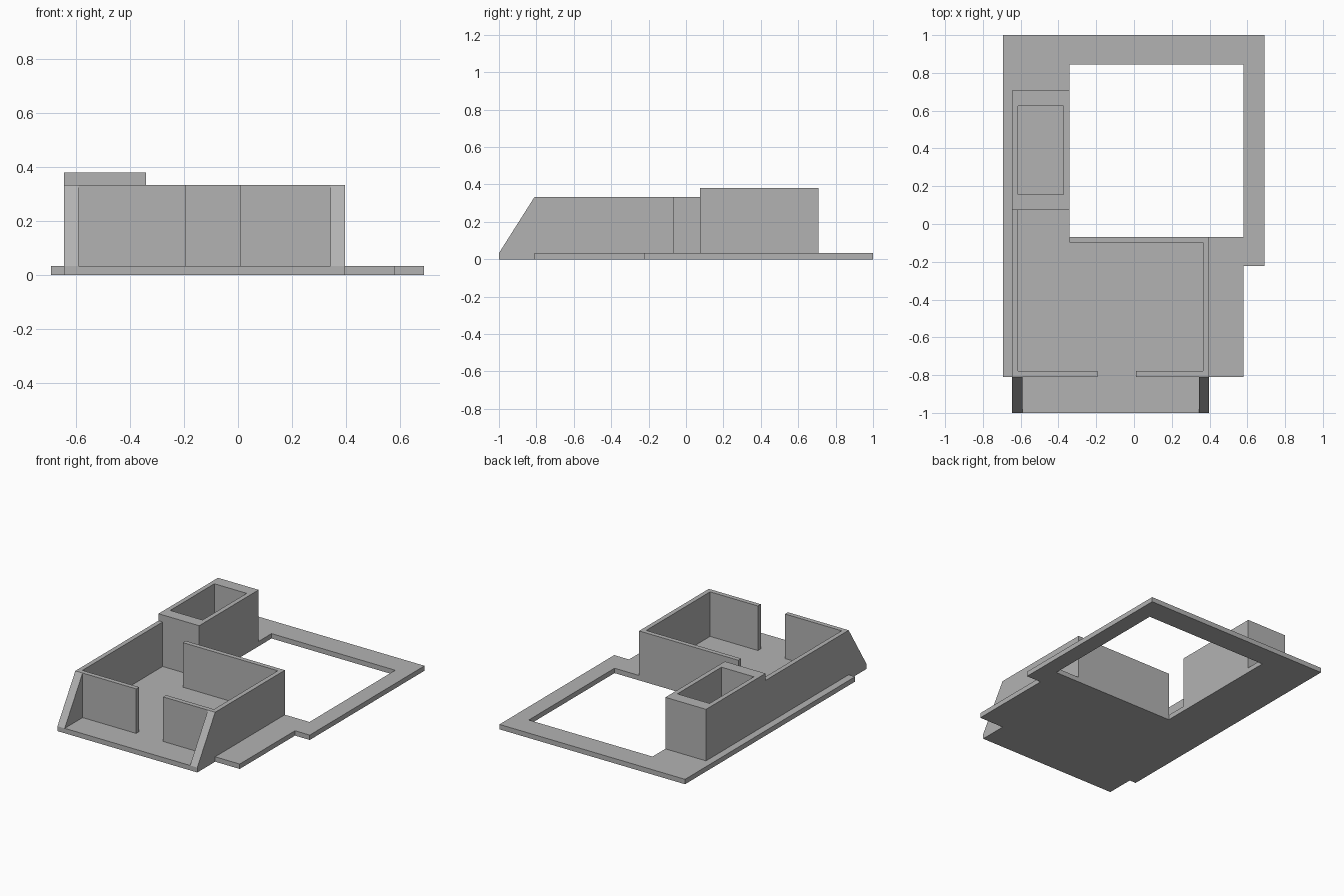
import bpy, bmesh
from mathutils import Vector

if "Cube" in bpy.data.objects:
    bpy.data.objects.remove(bpy.data.objects["Cube"])

grey = bpy.data.materials.new("plain grey")
grey.diffuse_color = (0.45, 0.45, 0.45, 1)
grey.use_nodes = True
grey.node_tree.nodes["Principled BSDF"].inputs["Base Color"].default_value = grey.diffuse_color


def extrude_loops(name, loops, depth, place):
    """Fill outline loops (later ones are holes), extrude by depth, flat shaded."""
    bm = bmesh.new()
    edges = []
    for loop in loops:
        vs = [bm.verts.new(place(a, b)) for a, b in loop]
        edges += [bm.edges.new((vs[i - 1], vs[i])) for i in range(len(vs))]
    bmesh.ops.triangle_fill(bm, edges=edges, use_beauty=True)
    out = bmesh.ops.extrude_face_region(bm, geom=bm.faces[:], use_keep_orig=True)
    moved = [g for g in out["geom"] if isinstance(g, bmesh.types.BMVert)]
    bmesh.ops.translate(bm, verts=moved, vec=Vector(depth))
    bmesh.ops.recalc_face_normals(bm, faces=bm.faces[:])
    mesh = bpy.data.meshes.new(name)
    bm.to_mesh(mesh)
    bm.free()
    mesh.materials.append(grey)
    obj = bpy.data.objects.new(name, mesh)
    bpy.context.collection.objects.link(obj)
    return obj


def plan(name, loops, z0, z1):
    return extrude_loops(name, loops, (0, 0, z1 - z0), lambda x, y: (x, y, z0))


def rect(x0, x1, y0, y1):
    return [(x0, y0), (x1, y0), (x1, y1), (x0, y1)]


FLOOR, WALL, TOWER = 0.033, 0.333, 0.38
L, R = -0.645, 0.397           # outer faces of the house walls
FRONT, BACK = -0.81, -0.068
T = 0.031                      # wall thickness

# Ground slab with porch, side step and open courtyard
slab = [(-0.693, FRONT), (L, FRONT), (L, -1), (R, -1), (R, FRONT), (0.58, FRONT),
        (0.58, -0.222), (0.69, -0.222), (0.69, 1), (-0.693, 1)]
plan("ground_slab", [slab, rect(-0.342, 0.58, BACK, 0.845)], 0, FLOOR)

# Left wall with its front return
plan("left_wall", [[(L, FRONT), (-0.192, FRONT), (-0.192, FRONT + T),
                    (L + T, FRONT + T), (L + T, 0.075), (L, 0.075)]], FLOOR, WALL)

# Right wall with front return and rear wall
plan("right_and_rear_wall", [[(0.01, FRONT), (R, FRONT), (R, BACK), (-0.342, BACK),
                              (-0.342, BACK - T), (R - T, BACK - T),
                              (R - T, FRONT + T), (0.01, FRONT + T)]], FLOOR, WALL)

# Hollow tower
plan("tower", [rect(L, -0.342, 0.075, 0.708),
               rect(L + T, -0.342 - T, 0.155, 0.625)], FLOOR, TOWER)

# Sloping porch fins
for name, x0 in (("left_fin", L), ("right_fin", R - 0.054)):
    extrude_loops(name, [[(-1, FLOOR), (FRONT, FLOOR), (FRONT, WALL)]],
                  (0.054, 0, 0), lambda y, z, x0=x0: (x0, y, z))
